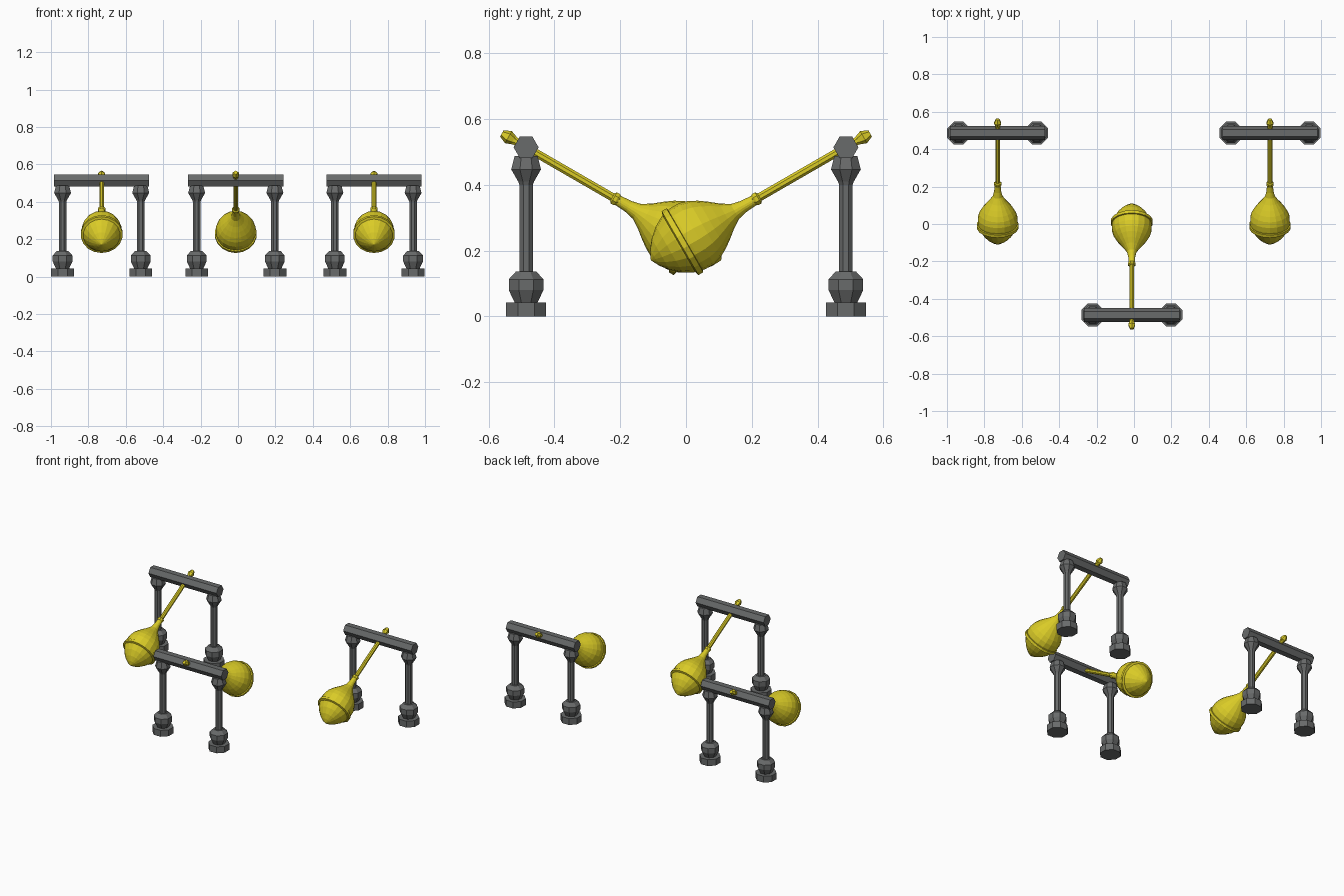
import bpy, bmesh, math
from mathutils import Matrix, Vector

if "Cube" in bpy.data.objects:
    bpy.data.objects.remove(bpy.data.objects["Cube"])


def material(name, rgb):
    m = bpy.data.materials.new(name)
    m.diffuse_color = (*rgb, 1)
    m.use_nodes = True
    m.node_tree.nodes["Principled BSDF"].inputs["Base Color"].default_value = m.diffuse_color
    return m


YELLOW = material("yellow", (0.70, 0.60, 0.02))
GREY = material("grey", (0.14, 0.145, 0.145))


def lathe(name, profile, sides, mat, matrix, phase=0.0):
    """Flat-faced turned part: profile of (radius, height) along local z, capped."""
    bm = bmesh.new()
    rings = []
    for r, h in profile:
        rings.append([bm.verts.new((r * math.cos(phase + 2 * math.pi * i / sides),
                                    r * math.sin(phase + 2 * math.pi * i / sides), h))
                      for i in range(sides)])
    for a, b in zip(rings, rings[1:]):
        for i in range(sides):
            j = (i + 1) % sides
            bm.faces.new((a[i], a[j], b[j], b[i]))
    bm.faces.new(rings[0])
    bm.faces.new(rings[-1])
    bmesh.ops.recalc_face_normals(bm, faces=bm.faces)
    me = bpy.data.meshes.new(name)
    bm.to_mesh(me)
    bm.free()
    me.materials.append(mat)
    ob = bpy.data.objects.new(name, me)
    ob.matrix_world = matrix
    bpy.context.collection.objects.link(ob)
    return ob


# octagonal post: foot, bulge, shaft, capital
POST = [(0.066, 0), (0.066, 0.043), (0.038, 0.043), (0.057, 0.08), (0.057, 0.113),
        (0.033, 0.137), (0.022, 0.137), (0.022, 0.40), (0.026, 0.41),
        (0.049, 0.447), (0.038, 0.487)]
# hammer parts, distance measured down the handle from the beam
KNOB = [(0.011, -0.085), (0.021, -0.062), (0.012, -0.038)]
HANDLE = [(0.0135, -0.045), (0.0135, 0.33)]
COLLAR = [(0.015, 0.303), (0.021, 0.308), (0.021, 0.318), (0.016, 0.326)]
HEAD = [(0.016, 0.32), (0.019, 0.36), (0.026, 0.39), (0.046, 0.42), (0.066, 0.445),
        (0.084, 0.47), (0.098, 0.495), (0.107, 0.525), (0.107, 0.555),
        (0.103, 0.575), (0.098, 0.59), (0.081, 0.62), (0.055, 0.65),
        (0.028, 0.671), (0.003, 0.684)]
BAND = [(0.1, 0.562), (0.112, 0.565), (0.112, 0.582), (0.096, 0.587)]

BEAM_Y, BEAM_Z = 0.486, 0.514


def gate(x, turn):
    """Frame at +y with its hammer swung toward the middle; turn rotates about z."""
    base = Matrix.Translation((x, 0, 0)) @ Matrix.Rotation(turn, 4, 'Z')
    for s in (-1, 1):
        lathe("post", POST, 8, GREY, base @ Matrix.Translation((s * 0.209, BEAM_Y, 0)), math.pi / 8)
    pivot = base @ Matrix.Translation((0, BEAM_Y, BEAM_Z))
    # hexagonal beam, corners pointing along y
    lathe("beam", [(0.038, -0.254), (0.038, 0.254)], 6, GREY,
          pivot @ Matrix.Rotation(math.pi / 2, 4, 'Y'), math.pi / 6 * 3)
    axis = Vector((0, -math.cos(math.radians(30)), -math.sin(math.radians(30))))
    swing = pivot @ axis.to_track_quat('Z', 'X').to_matrix().to_4x4()
    lathe("end_knob", KNOB, 6, YELLOW, swing)
    lathe("handle", HANDLE, 8, YELLOW, swing, math.pi / 8)
    lathe("collar", COLLAR, 8, YELLOW, swing, math.pi / 8)
    lathe("hammer_head", HEAD, 18, YELLOW, swing)
    lathe("head_band", BAND, 18, YELLOW, swing)


# outer gates stand at the back, the middle one at the front
gate(-0.729, 0)
gate(-0.012, math.pi)
gate(0.727, 0)
